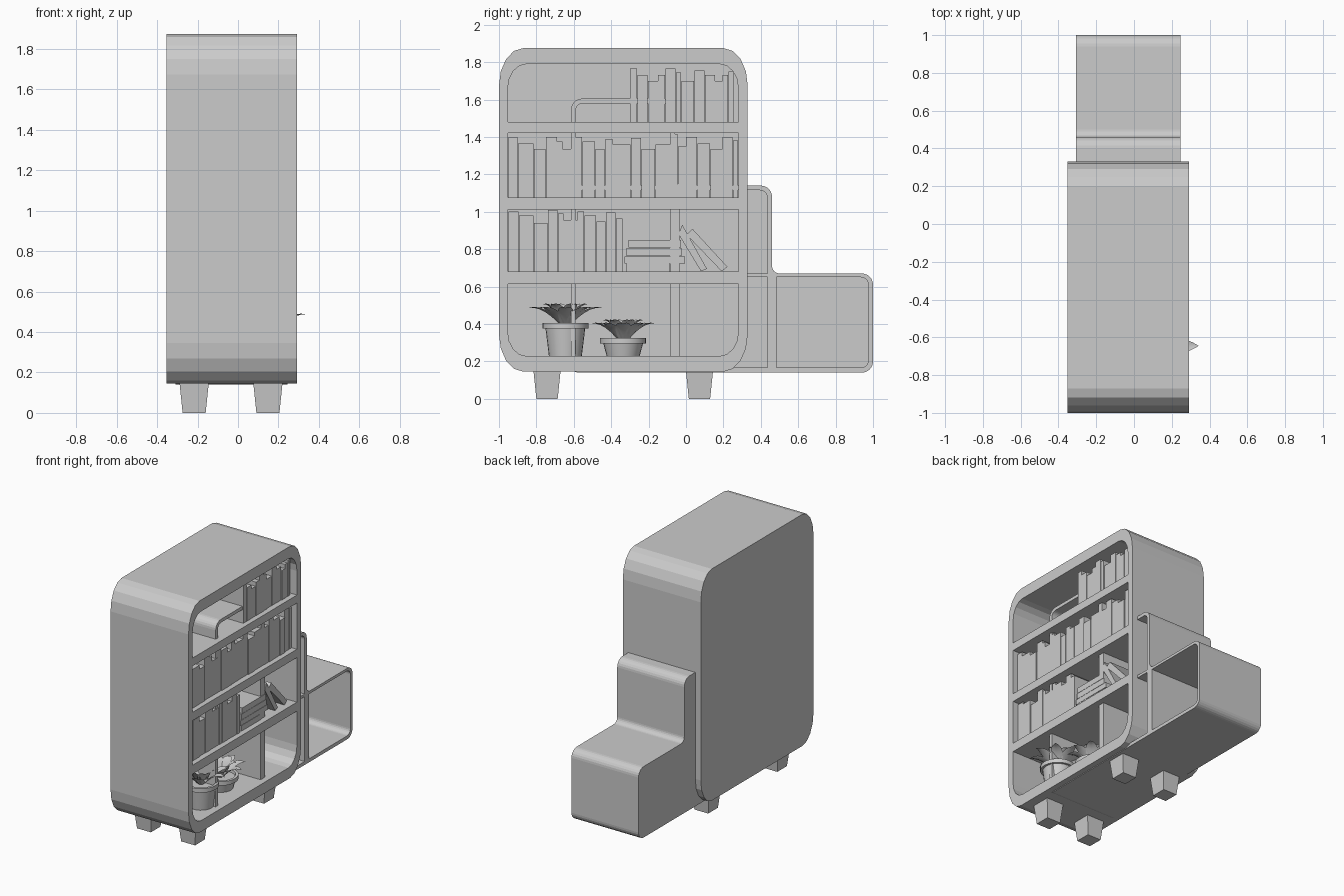
import bpy, bmesh, math, random
from mathutils import Matrix, Vector

if "Cube" in bpy.data.objects:
    bpy.data.objects.remove(bpy.data.objects["Cube"])

random.seed(4)


def finish(bm, name, smooth=False):
    bmesh.ops.recalc_face_normals(bm, faces=bm.faces)
    me = bpy.data.meshes.new(name)
    bm.to_mesh(me)
    bm.free()
    ob = bpy.data.objects.new(name, me)
    bpy.context.collection.objects.link(ob)
    if smooth:
        bpy.ops.object.select_all(action='DESELECT')
        ob.select_set(True)
        bpy.context.view_layer.objects.active = ob
        bpy.ops.object.shade_smooth_by_angle(angle=math.radians(40))
    return ob


def rounded(corners, segs):
    """Axis-aligned outline in (y, z); each corner is (y, z, ry, rz)."""
    out = []
    for i, (y, z, ry, rz) in enumerate(corners):
        p = Vector((y, z))
        if ry == 0:
            out.append(p)
            continue

        def step(q):
            d = Vector((q[0], q[1])) - p
            return d.normalized() * (ry if abs(d.x) > abs(d.y) else rz)
        a, b = step(corners[i - 1]), step(corners[(i + 1) % len(corners)])
        for k in range(segs + 1):
            t = math.pi / 2 * k / segs
            out.append(p + a + b - b * math.cos(t) - a * math.sin(t))
    return out


def prism(bm, outline, x0, x1):
    f = bm.faces.new([bm.verts.new((x0, p[0], p[1])) for p in outline])
    ext = bmesh.ops.extrude_face_region(bm, geom=[f])['geom']
    bmesh.ops.translate(bm, vec=(x1 - x0, 0, 0),
                        verts=[v for v in ext if isinstance(v, bmesh.types.BMVert)])


def rect(y0, y1, z0, z1, bottom=((0, 0), (0, 0)), top=((0, 0), (0, 0))):
    return [(y0, z0, *bottom[0]), (y1, z0, *bottom[1]), (y1, z1, *top[1]), (y0, z1, *top[0])]


def hollow(name, outline, cells, x0, x1, back, segs):
    """Solid outline with open-fronted compartments cut into it."""
    bm = bmesh.new()
    prism(bm, rounded(outline, segs), x0, x1)
    ob = finish(bm, name)
    bm = bmesh.new()
    for c in cells:
        prism(bm, rounded(c, segs), x0 + back, x1 + 0.1)
    cut = finish(bm, name + "_cutter")
    mod = ob.modifiers.new("cells", 'BOOLEAN')
    mod.operation, mod.solver, mod.object = 'DIFFERENCE', 'EXACT', cut
    bpy.ops.object.select_all(action='DESELECT')
    ob.select_set(True)
    bpy.context.view_layer.objects.active = ob
    bpy.ops.object.modifier_apply(modifier=mod.name)
    bpy.data.objects.remove(cut)
    return ob


# Tall bookcase, open towards +x
R, r = ((0.13, 0.2),) * 2, ((0.1, 0.13),) * 2
hollow("bookcase", rect(-1, 0.33, 0.145, 1.875, R, R),
       [rect(-0.953, 0.28, 0.228, 0.613, bottom=r),
        rect(-0.953, 0.28, 0.68, 1.013),
        rect(-0.953, 0.28, 1.075, 1.42),
        rect(-0.953, 0.28, 1.48, 1.79, top=r)],
       -0.353, 0.291, 0.03, 4)

# Stepped side unit running through the bookcase
k, n = (0.06, 0.06), (0, 0)
c = (0.04, 0.04)
stairs = [(-0.615, 0.14, *c), (1.0, 0.14, *k), (1.0, 0.67, *k), (0.46, 0.67, *c),
          (0.46, 1.14, *k), (-0.06, 1.14, *c), (-0.06, 1.605, *k), (-0.615, 1.605, *k)]
cells = [rect(-0.59, -0.085, 0.166, 0.65), rect(-0.59, -0.085, 0.67, 1.115),
         rect(-0.59, -0.085, 1.14, 1.58, top=(c, c)),
         rect(-0.035, 0.435, 0.166, 0.65), rect(-0.035, 0.435, 0.67, 1.115, top=(n, c)),
         rect(0.485, 0.975, 0.166, 0.65, bottom=(n, c), top=(n, c))]
hollow("stepped_unit", stairs, cells, -0.308, 0.246, 0.025, 6)

# Tapered square legs
bm = bmesh.new()
for x in (-0.217, 0.148):
    for y in (-0.743, 0.072):
        bmesh.ops.create_cone(bm, cap_ends=True, segments=4, radius1=0.057 * 2 ** .5,
                              radius2=0.072 * 2 ** .5, depth=0.145,
                              matrix=Matrix.Translation((x, y, 0.0725)) @ Matrix.Rotation(math.pi / 4, 4, 'Z'))
finish(bm, "legs")


# Upright rows of books: left edges and top heights
def book_row(name, base, edges, tops):
    bm = bmesh.new()
    for a, b, t in zip(edges, edges[1:], tops):
        front = 0.255 - random.uniform(0, 0.008)
        prism(bm, [(a + .001, base), (b - .001, base), (b - .001, t), (a + .001, t)], front - 0.27, front)
    finish(bm, name)


book_row("top_books", 1.48,
         [-.30, -.26, -.205, -.15, -.11, -.055, -.025, .045, .10, .155, .195, .225, .255],
         [1.765, 1.73, 1.70, 1.73, 1.765, 1.745, 1.70, 1.755, 1.73, 1.70, 1.73, 1.75])
book_row("middle_books", 1.075,
         [-.95, -.90, -.815, -.75, -.69, -.66, -.595, -.555, -.485, -.435, -.39, -.345,
          -.295, -.24, -.165, -.085, -.045, 0, .06, .13, .195, .25, .278],
         [1.40, 1.365, 1.335, 1.40, 1.375, 1.335, 1.40, 1.375, 1.335, 1.385, 1.36, 1.36,
          1.395, 1.335, 1.36, 1.415, 1.35, 1.40, 1.365, 1.335, 1.40, 1.38])
book_row("lower_books", 0.68,
         [-.95, -.895, -.815, -.74, -.685, -.655, -.58, -.545, -.48, -.43, -.375, -.338],
         [1.0, .98, .94, 1.01, .99, .957, 1.0, .98, .947, .995, .963])

# Lying stack and two leaning books
bm = bmesh.new()
for y0, y1, z0, z1 in ((-.317, -.087, .68, .722), (-.328, -.005, .724, .762),
                       (-.317, -.023, .764, .806), (-.307, -.028, .808, .85)):
    prism(bm, [(y0, z0), (y1, z0), (y1, z1), (y0, z1)], 0.02, 0.25)
finish(bm, "stacked_books")
bm = bmesh.new()
prism(bm, [(.08, .682), (.112, .695), (-.02, .93), (-.04, .88)], 0.0, 0.25)
prism(bm, [(.19, .682), (.222, .705), (.035, .908), (.003, .877)], 0.0, 0.25)
finish(bm, "leaning_books")


# Potted plants: lathed pot plus rings of curved, folded leaves
def plant(name, x, y, rim_z, reach, rise):
    segs = 24
    prof = [(0.0, 0.228), (0.088, 0.228), (0.106, rim_z - 0.03), (0.123, rim_z - 0.03),
            (0.123, rim_z), (0.103, rim_z), (0.1, rim_z - 0.02), (0.0, rim_z - 0.02)]
    bm = bmesh.new()
    vs = [bm.verts.new((x + a, y, z)) for a, z in prof]
    es = [bm.edges.new(p) for p in zip(vs, vs[1:])]
    bmesh.ops.spin(bm, geom=vs + es, cent=(x, y, 0), axis=(0, 0, 1),
                   angle=math.tau, steps=segs, use_duplicate=False)
    bmesh.ops.remove_doubles(bm, verts=bm.verts, dist=1e-4)
    finish(bm, name + "_pot", True)

    bm = bmesh.new()
    for count, length, lift, turn in ((8, reach, rise * .82, 0.0), (6, reach * .62, rise, 0.4)):
        for i in range(count):
            ang = turn + math.tau * i / count
            u = Vector((math.cos(ang), math.sin(ang), 0))
            s = Vector((-u.y, u.x, 0))
            rows = []
            for j in range(7):
                t = j / 6
                w = 0.042 * math.sin(math.pi * (0.12 + 0.88 * t) ** 0.9)
                mid = Vector((x, y, rim_z - 0.02)) + u * (0.015 + (length - 0.015) * t)
                mid.z += (lift + 0.02) * math.sin(t * math.pi * 0.55)
                side = Vector((0, 0, w * 0.3))
                rows.append([bm.verts.new(p) for p in (mid - s * w + side, mid, mid + s * w + side)])
            for p, q in zip(rows, rows[1:]):
                for m in range(2):
                    bm.faces.new((p[m], p[m + 1], q[m + 1], q[m]))
    bmesh.ops.remove_doubles(bm, verts=bm.verts, dist=1e-4)
    finish(bm, name + "_leaves", True)


plant("tall_plant", 0.145, -0.645, 0.405, 0.198, 0.10)
plant("short_plant", 0.09, -0.336, 0.325, 0.175, 0.095)
